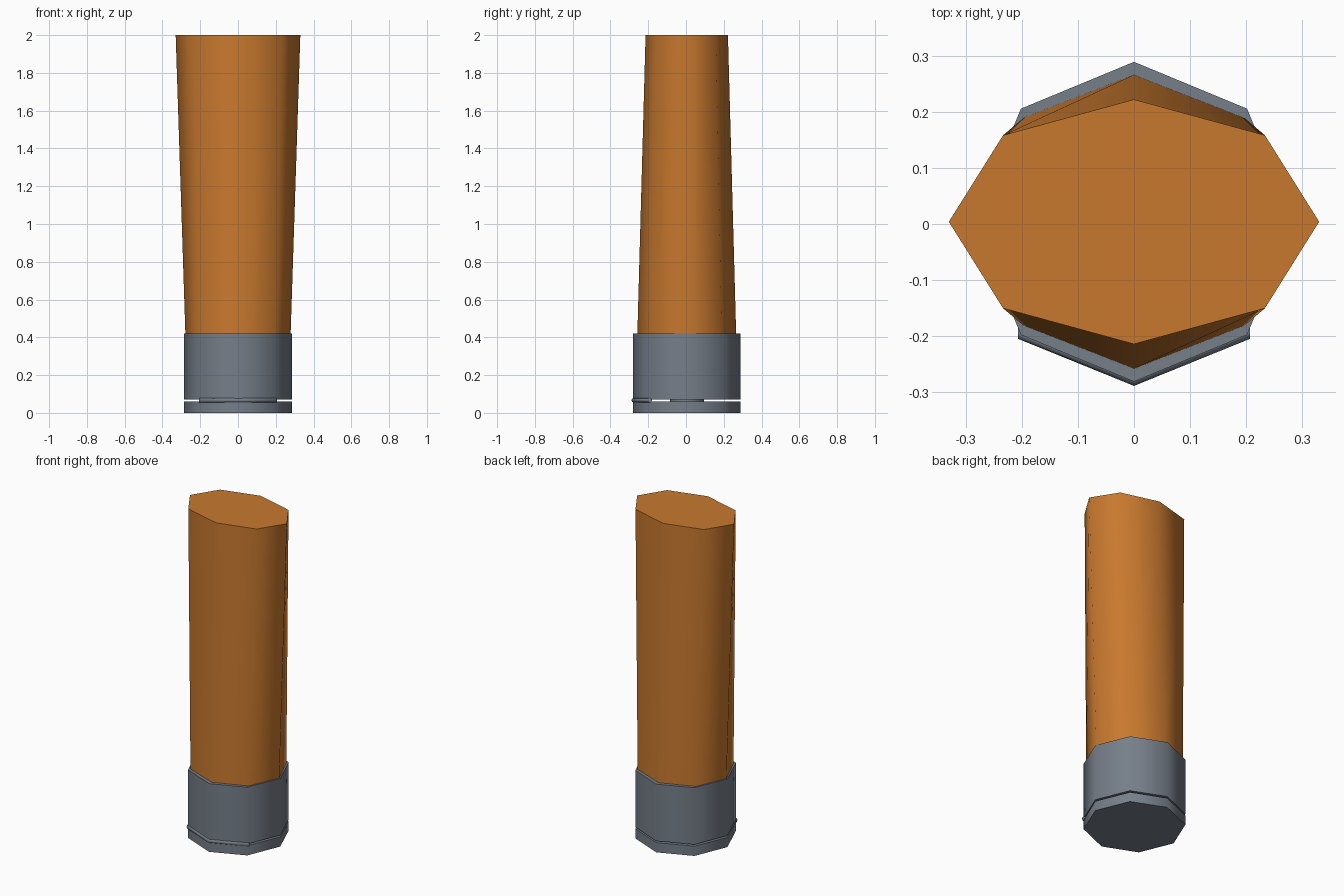
import bpy, bmesh, math

if "Cube" in bpy.data.objects:
    bpy.data.objects.remove(bpy.data.objects["Cube"])

CY = 0.004  # body axis sits slightly behind centre


def material(name, color):
    m = bpy.data.materials.new(name)
    m.diffuse_color = (*color, 1)
    m.use_nodes = True
    m.node_tree.nodes["Principled BSDF"].inputs["Base Color"].default_value = m.diffuse_color
    return m


ORANGE = material("orange", (0.58, 0.19, 0.027))
GREY = material("slate grey", (0.18, 0.21, 0.25))


def loft(name, rings, mat):
    """Skin a list of equal-length point rings and cap both ends."""
    bm = bmesh.new()
    loops = [[bm.verts.new(p) for p in ring] for ring in rings]
    for a, b in zip(loops, loops[1:]):
        for i in range(len(a)):
            j = (i + 1) % len(a)
            bm.faces.new((a[i], a[j], b[j], b[i]))
    bm.faces.new(loops[0])
    bm.faces.new(loops[-1])
    bmesh.ops.recalc_face_normals(bm, faces=bm.faces)
    mesh = bpy.data.meshes.new(name)
    bm.to_mesh(mesh)
    bm.free()
    ob = bpy.data.objects.new(name, mesh)
    bpy.context.collection.objects.link(ob)
    mesh.materials.append(mat)
    bpy.ops.object.select_all(action='DESELECT')
    ob.select_set(True)
    bpy.context.view_layer.objects.active = ob
    bpy.ops.object.shade_smooth_by_angle(angle=math.radians(70))
    return ob


def octagon(rx, ry, z):
    return [(rx * math.cos(i * math.pi / 4), CY + ry * math.sin(i * math.pi / 4), z)
            for i in range(8)]


# Flattened orange tube, wide at the top
loft("tube_body", [octagon(0.278, 0.262, 0.40), octagon(0.33, 0.218, 2.0)], ORANGE)

# Cap in two pieces, with a thin gap bridged by a small stem
loft("cap_collar", [octagon(0.285, 0.285, 0.07), octagon(0.285, 0.285, 0.42)], GREY)
loft("cap_base", [octagon(0.285, 0.285, 0.0), octagon(0.285, 0.285, 0.06)], GREY)
loft("cap_stem", [octagon(0.09, 0.09, 0.05), octagon(0.09, 0.09, 0.08)], GREY)

# Hinge bar bent around the front of the gap
bar = []
for x, y in ((-0.207, -0.192), (0, -0.276), (0.207, -0.192)):
    bar.append([(x, y + 0.0125 * math.cos(i * math.pi / 4),
                 0.067 + 0.0125 * math.sin(i * math.pi / 4)) for i in range(8)])
loft("hinge_bar", bar, GREY)
